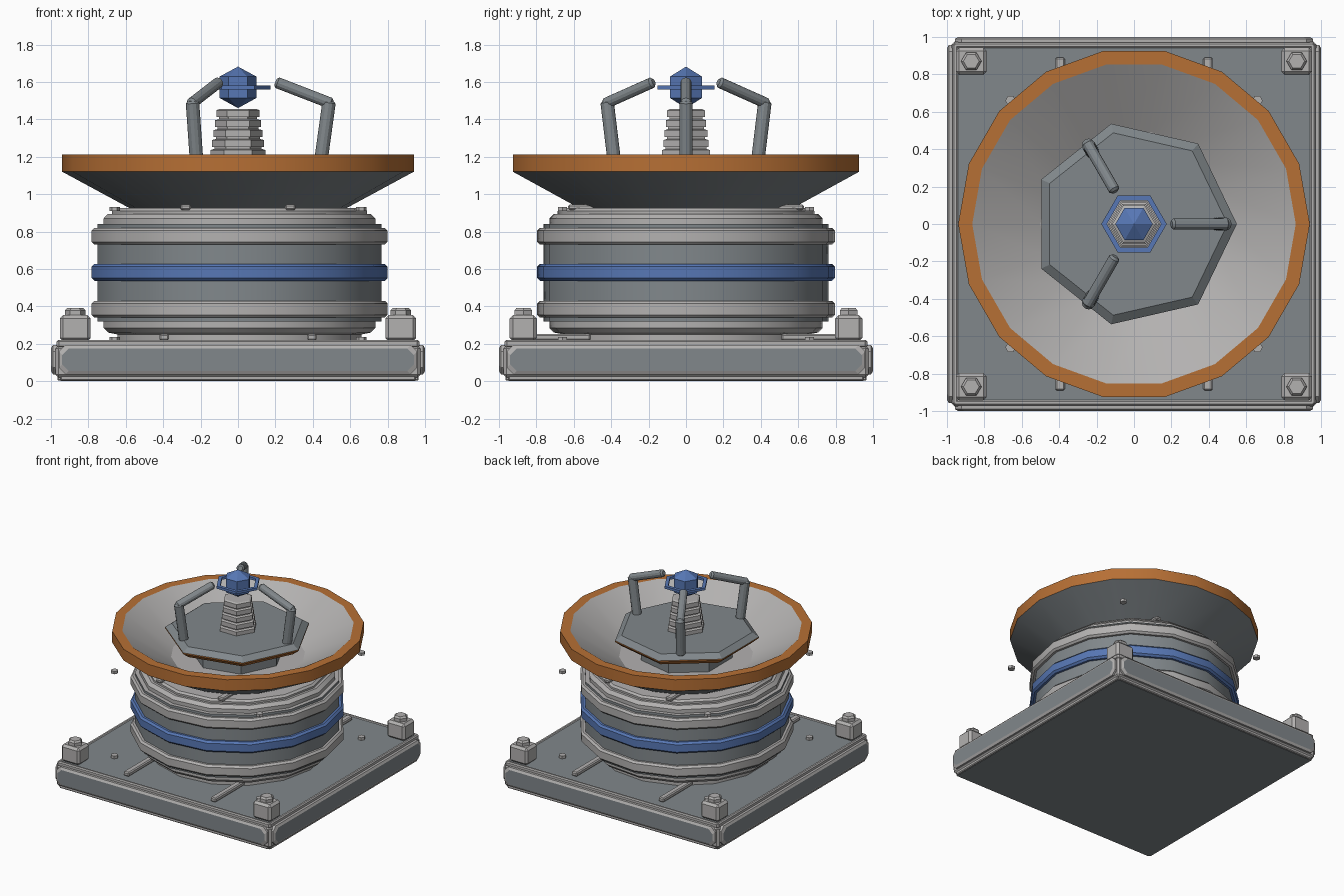
import bpy, bmesh, math
from mathutils import Vector, Matrix

if "Cube" in bpy.data.objects:
    bpy.data.objects.remove(bpy.data.objects["Cube"])


def mat(name, rgb):
    m = bpy.data.materials.new(name)
    m.diffuse_color = (*rgb, 1)
    m.use_nodes = True
    m.node_tree.nodes["Principled BSDF"].inputs["Base Color"].default_value = m.diffuse_color
    return m


LIGHT = mat("light_grey", (0.45, 0.44, 0.435))
DARK = mat("dark_grey", (0.22, 0.245, 0.26))
ORANGE = mat("orange", (0.47, 0.16, 0.035))
BLUE = mat("blue", (0.095, 0.185, 0.46))


def finish(name, bm, mats, bevel=0, smooth=False):
    bmesh.ops.recalc_face_normals(bm, faces=bm.faces)
    me = bpy.data.meshes.new(name)
    bm.to_mesh(me)
    bm.free()
    ob = bpy.data.objects.new(name, me)
    bpy.context.collection.objects.link(ob)
    for m in mats:
        me.materials.append(m)
    if bevel:
        b = ob.modifiers.new("bevel", "BEVEL")
        b.width, b.segments, b.limit_method = bevel, 1, "ANGLE"
        b.angle_limit = math.radians(40)
    if smooth:
        bpy.ops.object.select_all(action="DESELECT")
        ob.select_set(True)
        bpy.context.view_layer.objects.active = ob
        bpy.ops.object.shade_smooth_by_angle(angle=math.radians(28))
    return ob


def lathe(name, prof, n, mats, idx=None, loop=False, smooth=False, loc=(0, 0)):
    """Spin (radius, z) points into n sides; idx gives the material per band."""
    bm = bmesh.new()
    rings = []
    for r, z in prof:
        if r == 0:
            rings.append([bm.verts.new((loc[0], loc[1], z))] * n)
        else:
            rings.append([bm.verts.new((loc[0] + r * math.cos(math.tau * k / n),
                                        loc[1] + r * math.sin(math.tau * k / n), z))
                          for k in range(n)])
    for i in range(len(rings) if loop else len(rings) - 1):
        a, b = rings[i], rings[(i + 1) % len(rings)]
        for k in range(n):
            q = [a[k], a[(k + 1) % n], b[(k + 1) % n], b[k]]
            f = bm.faces.new(list(dict.fromkeys(q)))
            f.material_index = idx[i] if idx else 0
    return finish(name, bm, mats, smooth=smooth)


def box(name, c, size, m, bevel=0):
    bm = bmesh.new()
    bmesh.ops.create_cube(bm, size=1, matrix=Matrix.Translation(c) @ Matrix.Diagonal((*size, 1)))
    return finish(name, bm, [m], bevel)


def rod(name, a, b, r, m, bevel=0.012):
    a, b = Vector(a), Vector(b)
    d = b - a
    bm = bmesh.new()
    bmesh.ops.create_cone(bm, cap_ends=True, segments=12, radius1=r, radius2=r, depth=d.length,
                          matrix=Matrix.Translation((a + b) / 2) @ d.to_track_quat("Z", "Y").to_matrix().to_4x4())
    return finish(name, bm, [m], bevel, smooth=True)


# Base slab, lower skirt and deck
box("base_slab", (0, 0, 0.105), (1.95, 1.95, 0.17), LIGHT, 0.015)
box("base_skirt", (0, 0, 0.015), (1.9, 1.9, 0.03), DARK)
box("deck", (0, 0, 0.2), (1.89, 1.89, 0.028), DARK)
for s in (-1, 1):
    box("deck_rail_x", (0, s * 0.955, 0.2), (1.93, 0.03, 0.04), LIGHT, 0.008)
    box("deck_rail_y", (s * 0.955, 0, 0.2), (0.03, 1.93, 0.04), LIGHT, 0.008)
    box("foot_rail_x", (0, s * 0.95, 0.02), (1.9, 0.03, 0.035), LIGHT, 0.006)
    box("foot_rail_y", (s * 0.95, 0, 0.02), (0.03, 1.9, 0.035), LIGHT, 0.006)

# Chamfered side panels: light border, dark face
for q in range(4):
    bm = bmesh.new()
    rings = []
    for grow, d in ((0.018, 0.96), (0.018, 0.99), (0.0, 1.0)):
        w, h, c = 0.94 + grow, 0.06 + grow, 0.035
        pts = [(w, h - c), (w - c, h), (c - w, h), (-w, h - c),
               (-w, c - h), (c - w, -h), (w - c, -h), (w, c - h)]
        rings.append([bm.verts.new((x, -d, 0.115 + z)) for x, z in pts])
    for a, b in zip(rings, rings[1:]):
        for k in range(8):
            bm.faces.new((a[k], a[(k + 1) % 8], b[(k + 1) % 8], b[k]))
    bm.faces.new(rings[0])
    bm.faces.new(rings[-1]).material_index = 1
    bmesh.ops.rotate(bm, verts=bm.verts, matrix=Matrix.Rotation(q * math.pi / 2, 3, "Z"))
    finish("side_panel", bm, [LIGHT, DARK])

# Corner blocks with hex bolts, deck bars and studs
for sx in (-1, 1):
    for sy in (-1, 1):
        x, y = sx * 0.87, sy * 0.87
        box("corner_block", (x, y, 0.283), (0.165, 0.145, 0.14), LIGHT, 0.018)
        lathe("corner_bolt", [(0, 0.35), (0.055, 0.35), (0.055, 0.378), (0.042, 0.392), (0, 0.392)],
              6, [LIGHT], loc=(x, y))
        box("deck_bar", (sx * 0.395, sy * 0.7, 0.235), (0.05, 0.38, 0.035), LIGHT, 0.008)
        box("top_bar", (sx * 0.28, sy * 0.56, 0.93), (0.055, 0.14, 0.03), LIGHT, 0.008)
        for z in (0.215, 0.91):
            lathe("stud", [(0, z), (0.028, z), (0.028, z + 0.022), (0, z + 0.022)],
                  6, [LIGHT], loc=(sx * 0.66, sy * 0.66))

# Drum with stepped ends
lathe("drum", [(0, 0.2), (0.66, 0.2), (0.66, 0.25), (0.71, 0.26), (0.735, 0.285), (0.735, 0.32),
               (0.767, 0.32), (0.767, 0.84), (0.735, 0.84), (0.735, 0.87), (0.71, 0.895),
               (0.69, 0.895), (0.69, 0.91), (0.675, 0.925), (0, 0.925)],
      15, [LIGHT, DARK], [0, 0, 0, 0, 0, 0, 1, 0, 0, 0, 0, 0, 0, 0], smooth=True)
for name, z, m in (("lower_band", 0.385, LIGHT), ("middle_band", 0.582, BLUE), ("upper_band", 0.775, LIGHT)):
    lathe(name, [(0.75, z - 0.045), (0.785, z - 0.045), (0.8, z - 0.03), (0.8, z + 0.03),
                 (0.785, z + 0.045), (0.75, z + 0.045)], 15, [m], loop=True, smooth=True)

# Dish: dark underside, orange rim, light bowl
lathe("dish", [(0, 0.92), (0.57, 0.92), (0.94, 1.12), (0.94, 1.213), (0.865, 1.213), (0.5, 0.985), (0, 0.985)],
      18, [DARK, ORANGE, LIGHT], [0, 0, 1, 1, 2, 2], smooth=True)

# Seven-sided platform on a pedestal
lathe("platform", [(0, 1.12), (0.5, 1.12), (0.55, 1.16), (0.55, 1.17), (0.5, 1.205), (0, 1.205)],
      7, [DARK, ORANGE], [1, 1, 1, 0, 0])
lathe("pedestal", [(0.35, 0.97), (0.35, 1.13)], 7, [DARK])

# Ribbed emitter stack
prof = [(0, 1.2)]
for i in range(5):
    r, z = 0.148 - i * 0.008, 1.2 + i * 0.053
    prof += [(r, z), (r, z + 0.036), (r - 0.022, z + 0.042), (r - 0.022, z + 0.053)]
prof[-2:] = [(0.1, 1.455), (0, 1.455)]
lathe("emitter_stack", prof, 6, [LIGHT])

# Crystal and its ring
lathe("crystal", [(0, 1.46), (0.1, 1.515), (0.1, 1.628), (0, 1.682)], 6, [BLUE])
lathe("crystal_ring", [(0.145, 1.56), (0.175, 1.56), (0.175, 1.58), (0.145, 1.58)], 6, [BLUE], loop=True)

# Three bent arms
for k in range(3):
    a = k * math.tau / 3
    p = lambda r, z: (r * math.cos(a), r * math.sin(a), z)
    rod("arm_lower", p(0.445, 1.19), p(0.488, 1.5), 0.036, DARK)
    rod("arm_upper", p(0.505, 1.482), p(0.2, 1.6), 0.03, DARK)
